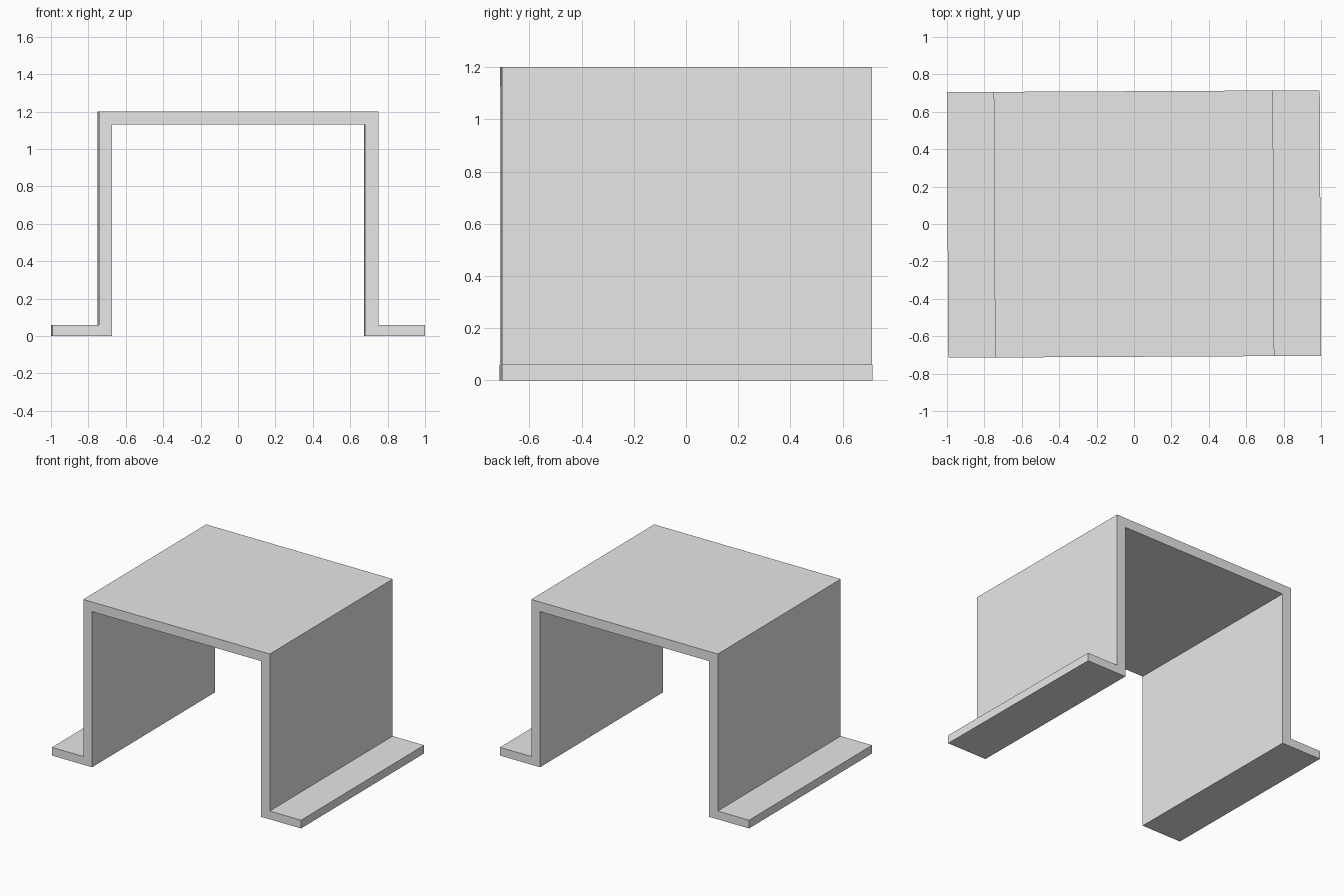
import bpy
import bmesh
import math

cube = bpy.data.objects.get("Cube")
if cube:
    bpy.data.objects.remove(cube, do_unlink=True)

# Material
grey = bpy.data.materials.new("light_grey")
grey.use_nodes = True
colour = (0.8, 0.8, 0.8, 1.0)
grey.diffuse_color = colour
grey.node_tree.nodes["Principled BSDF"].inputs["Base Color"].default_value = colour

# Dimensions
DEPTH = 1.42
HEIGHT = 1.2
ROOF_UNDERSIDE = 1.13
FLANGE_TOP = 0.06
WALL_IN, WALL_OUT, FLANGE_OUT = 0.676, 0.7465, 0.9965
TWIST = 0.005  # slight turn about the vertical axis

# Half profile from the inside of the roof, round the foot, to the roof top
right_half = [
    (WALL_IN, ROOF_UNDERSIDE),
    (WALL_IN, 0),
    (FLANGE_OUT, 0),
    (FLANGE_OUT, FLANGE_TOP),
    (WALL_OUT, FLANGE_TOP),
    (WALL_OUT, HEIGHT),
]
left_half = [(-x, z) for x, z in reversed(right_half)]
profile = right_half + left_half

# Hat-shaped bracket: profile extruded from front to back
bm = bmesh.new()
front = bm.faces.new([bm.verts.new((x, -DEPTH / 2, z)) for x, z in profile])
extruded = bmesh.ops.extrude_face_region(bm, geom=[front], use_keep_orig=True)
back_verts = [g for g in extruded["geom"] if isinstance(g, bmesh.types.BMVert)]
bmesh.ops.translate(bm, verts=back_verts, vec=(0, DEPTH, 0))
bmesh.ops.recalc_face_normals(bm, faces=bm.faces)

mesh = bpy.data.meshes.new("hat_bracket")
bm.to_mesh(mesh)
bm.free()
mesh.materials.append(grey)

bracket = bpy.data.objects.new("hat_bracket", mesh)
bracket.rotation_euler.z = math.atan(TWIST)
bpy.context.collection.objects.link(bracket)
